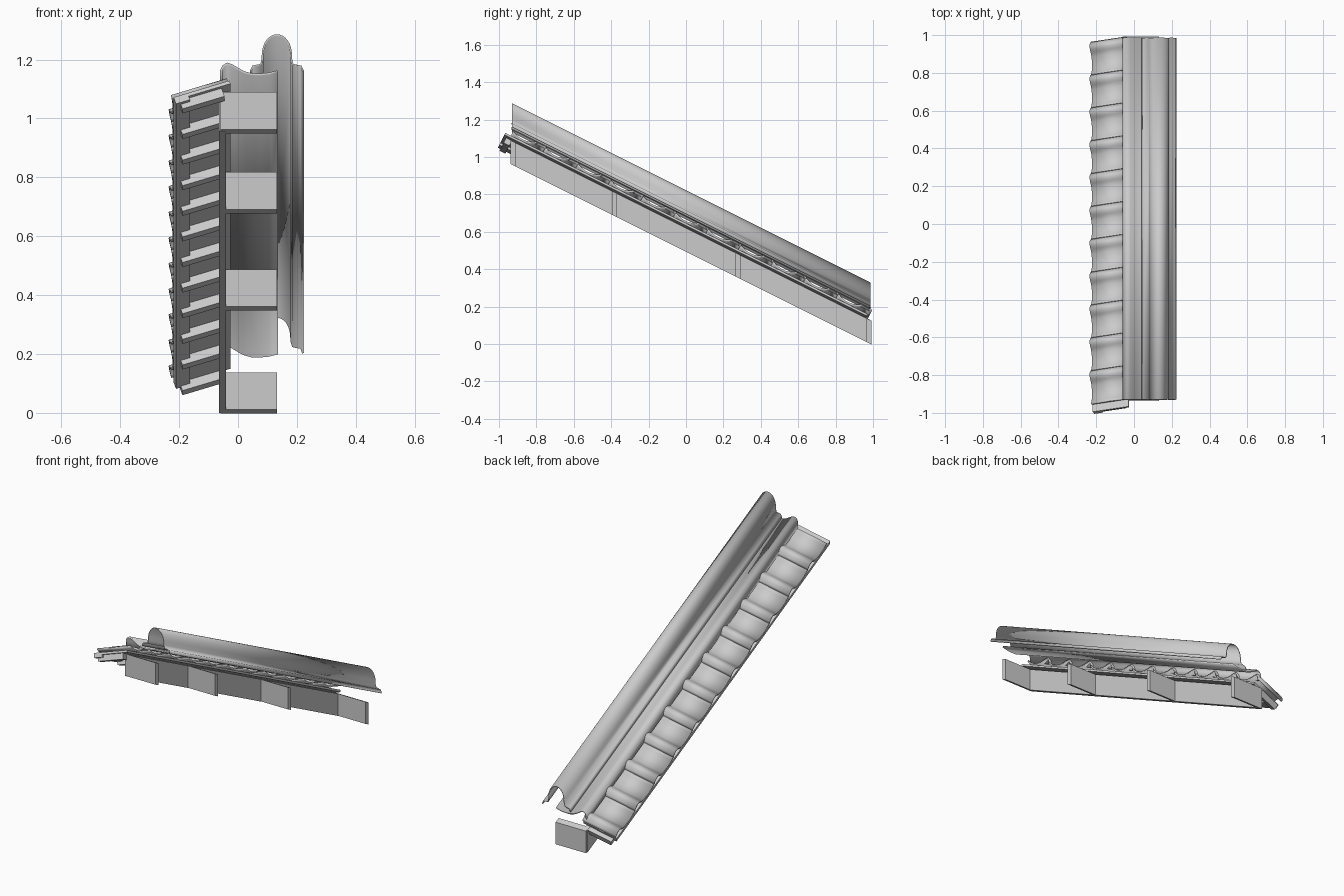
import bpy, math
from mathutils import Vector

if "Cube" in bpy.data.objects:
    bpy.data.objects.remove(bpy.data.objects["Cube"])

SLOPE = -0.5
Y0, Y1 = -0.93, 0.985


def make(name, verts, faces, smooth=False, thick=0, offset=-1):
    me = bpy.data.meshes.new(name)
    me.from_pydata([tuple(v) for v in verts], [], faces)
    ob = bpy.data.objects.new(name, me)
    bpy.context.collection.objects.link(ob)
    if thick:
        m = ob.modifiers.new("thickness", 'SOLIDIFY')
        m.thickness = thick
        m.offset = offset
    if smooth:
        bpy.context.view_layer.objects.active = ob
        ob.select_set(True)
        bpy.ops.object.shade_smooth_by_angle(angle=math.radians(40))
        ob.select_set(False)
    return ob


def box(name, fn, a, b):
    vs = [fn(x, y, z) for x in (a[0], b[0]) for y in (a[1], b[1]) for z in (a[2], b[2])]
    fs = [(0, 1, 3, 2), (4, 6, 7, 5), (0, 4, 5, 1), (2, 3, 7, 6), (0, 2, 6, 4), (1, 5, 7, 3)]
    return make(name, vs, fs)


# sheared frame: runs down the slope, keeps the ends vertical
def shear(x, y, z):
    return Vector((x, y, z + SLOPE * y))


# tilted frame of the tiled field on the left
V = Vector((0, 1, SLOPE)).normalized()
U = Vector((1, 0.15, 0.3)).normalized()
N = U.cross(V)
ORIGIN = Vector((-0.05, 0, 0.645))


def field(u, v, n):
    return ORIGIN + U * u + V * v + N * n


def strip(name, rows, **kw):
    verts = [p for r in rows for p in r]
    return make(name, verts, [(2 * i, 2 * i + 2, 2 * i + 3, 2 * i + 1)
                              for i in range(len(rows) - 1)], smooth=True, **kw)


# barge board and the blocks behind it
box("barge_board", shear, (-0.065, Y0, 0.4925), (-0.04, Y1, 0.62))
for i, y in enumerate((-0.938, -0.395, 0.265, 0.965)):
    x0 = -0.06 if i in (0, 3) else -0.04
    box(f"support_block_{i}", shear, (x0, y, 0.4935), (0.132, y + 0.027, 0.62))

# raised cap tile: arch with small outward flanges
cap = [(0.043, 0.695), (0.05, 0.712), (0.078, 0.718)]
for i in range(17):
    a = math.pi * (1 - i / 16)
    cap.append((0.132 + 0.049 * math.cos(a), 0.735 + 0.083 * math.sin(a) ** 0.8))
cap += [(0.186, 0.718), (0.214, 0.712), (0.221, 0.695)]
strip("cap_tile", [(shear(x, Y0, z), shear(x, Y1, z)) for x, z in cap], thick=0.006, offset=0)

# verge tile: low roll on the left, shallow pan to the right
verge = [(-0.057, 0.665), (-0.057, 0.698), (-0.05, 0.713), (-0.036, 0.721), (-0.02, 0.715),
         (0.0, 0.703), (0.02, 0.692), (0.045, 0.685), (0.075, 0.684), (0.105, 0.687), (0.135, 0.695)]
strip("verge_tile", [(shear(x, Y0, z), shear(x, Y1, z)) for x, z in verge], thick=0.008, offset=0)

# field tiles: concave pan then a narrow roll, repeated along the slope
PITCH, UL, UR = 0.1945, -0.18, 0.02
prof = []
for i in range(9):
    t = i / 8
    prof.append((t * 0.66, 0.018 * (2 * t - 1) ** 2))
for i in range(1, 9):
    t = i / 8
    prof.append((0.66 + 0.34 * t, 0.018 + 0.024 * math.sin(math.pi * t)))
for k in range(-5, 6):
    start = -0.073 + k * PITCH
    rows = [(field(UL, start + t * PITCH, n), field(UR, start + t * PITCH, n)) for t, n in prof]
    strip(f"field_tile_{k + 5}", rows, thick=0.009, offset=0)

# flat deck, edge batten and cross battens under the field tiles
box("roof_deck", field, (UL, -1.08, -0.018), (UR, 1.085, -0.006))
box("edge_batten", field, (UL, -1.08, -0.032), (-0.13, 1.085, -0.018))
for j in range(12):
    v = -1.065 + j * PITCH
    box(f"cross_batten_{j}", field, (-0.163, v, -0.05), (-0.012, v + 0.035, -0.018))
